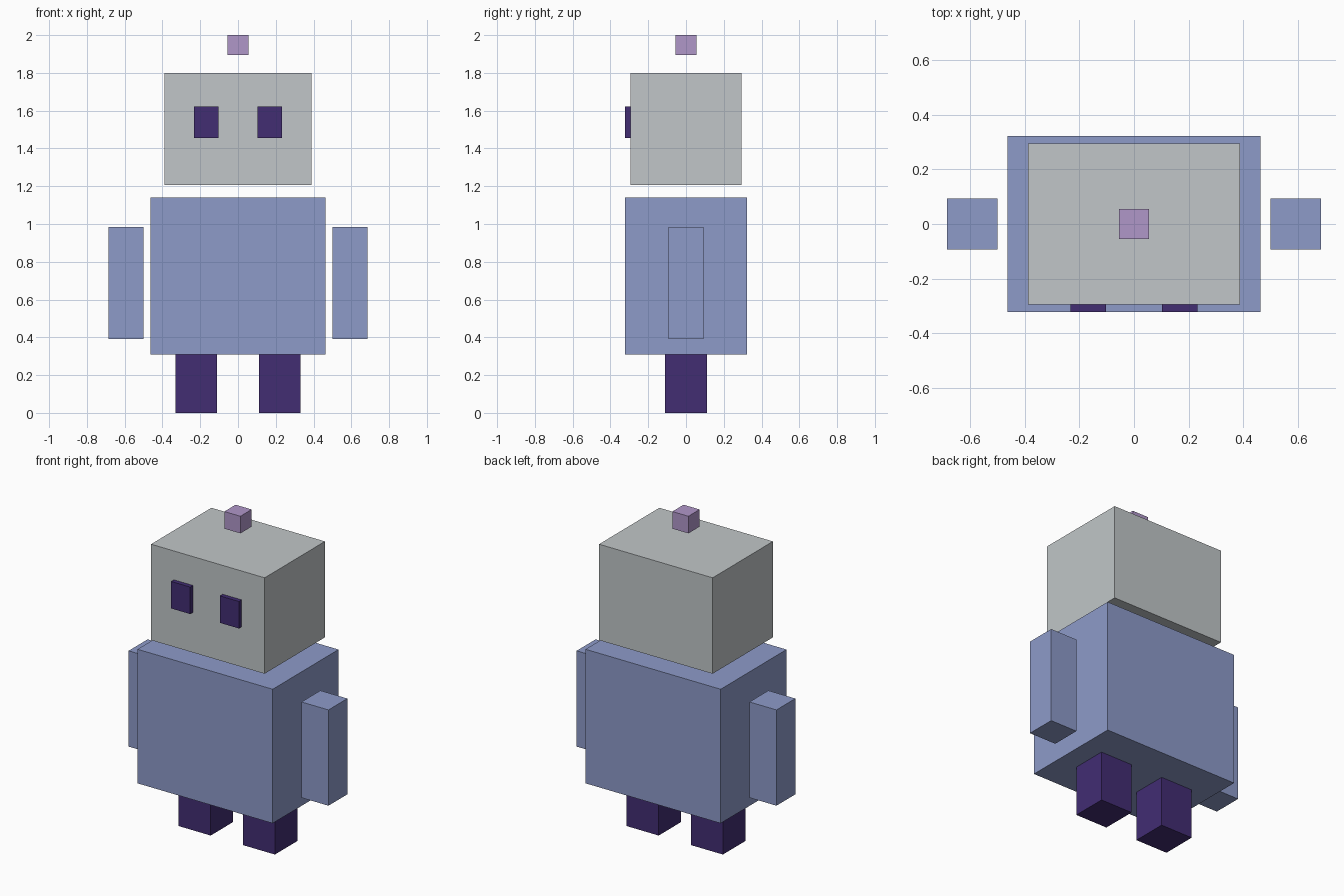
import bpy

default_cube = bpy.data.objects.get("Cube")
if default_cube:
    bpy.data.objects.remove(default_cube, do_unlink=True)


def material(name, colour):
    mat = bpy.data.materials.new(name)
    mat.use_nodes = True
    rgba = (*colour, 1.0)
    mat.diffuse_color = rgba
    mat.node_tree.nodes["Principled BSDF"].inputs["Base Color"].default_value = rgba
    return mat


def box(name, size, centre, mat):
    bpy.ops.mesh.primitive_cube_add(size=1, location=centre)
    obj = bpy.context.object
    obj.name = obj.data.name = name
    obj.scale = size
    bpy.ops.object.transform_apply(location=False, rotation=False, scale=True)
    obj.data.materials.append(mat)
    return obj


def pair(name, size, centre, mat):
    x, y, z = centre
    for side, sign in (("left", 1), ("right", -1)):
        box(f"{side}_{name}", size, (sign * x, y, z), mat)


grey = material("light grey", (0.533, 0.565, 0.578))
blue = material("soft blue", (0.27, 0.328, 0.584))
purple = material("dark purple", (0.054, 0.026, 0.171))
lilac = material("lilac", (0.434, 0.309, 0.584))

# Torso, floating head and floating antenna block
box("body", (0.926, 0.644, 0.83), (0, 0, 0.725), blue)
box("head", (0.778, 0.59, 0.594), (0, 0, 1.503), grey)
box("antenna", (0.11, 0.11, 0.106), (0, 0, 1.947), lilac)

# Limbs
pair("arm", (0.185, 0.185, 0.593), (0.592, 0, 0.687), blue)
pair("leg", (0.22, 0.22, 0.31), (0.22, 0, 0.155), purple)

# Raised eyes, set slightly into the face
pair("eye", (0.13, 0.04, 0.167), (0.167, -0.302, 1.538), purple)
